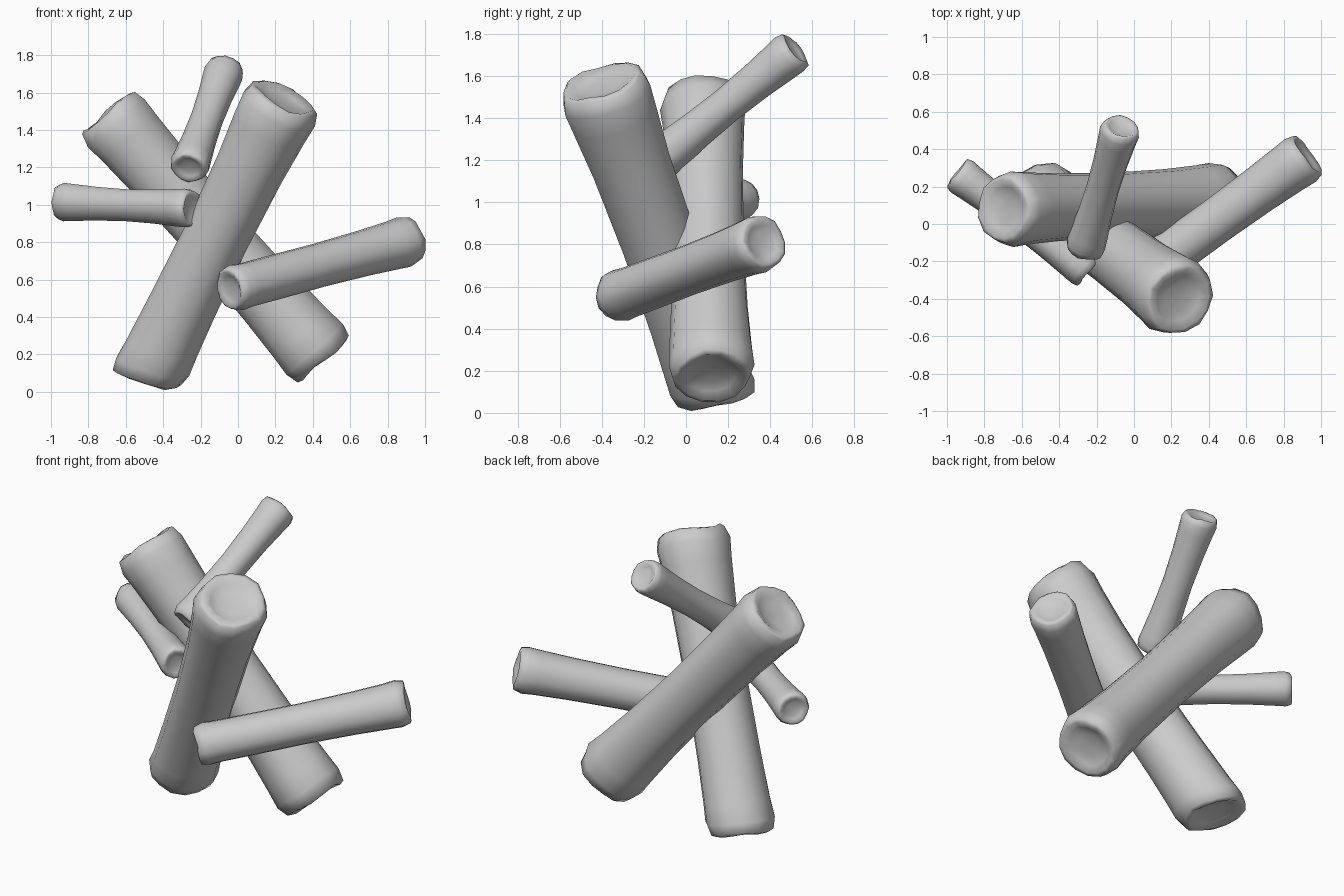
import bpy, bmesh, math, random
from mathutils import Vector

if "Cube" in bpy.data.objects:
    bpy.data.objects.remove(bpy.data.objects["Cube"])

SIDES = 14


def log(name, start, end, r0, r_mid, r1, seed, tilt=0.0):
    """Carved log: flared rounded ends, slimmer uneven shaft, slightly dished cut faces.
    tilt turns the cut at the start end towards the ground plane."""
    rng = random.Random(seed)
    a, b = Vector(start), Vector(end)
    axis = (b - a).normalized()
    length = (b - a).length
    rot = axis.to_track_quat('Z', 'Y')
    p1, p2 = rng.uniform(0, 6.28), rng.uniform(0, 6.28)

    # (distance along axis, radius, end lumpiness): dish, rim, flare, shaft ... mirrored
    def end_rings(r):
        return [(0.09 * r, r * 0.35, 0.3), (0.03 * r, r * 0.60, 0.6), (-0.08 * r, r * 0.80, 1),
                (-0.03 * r, r * 0.92, 1), (0.3 * r, r * 1.01, 0.6), (0.85 * r, r * 0.97, 0.3)]
    rings = end_rings(r0)
    rings += [(0.22 * length + 0.05, (r0 * 0.3 + r_mid * 0.7), 0),
              (0.5 * length, r_mid, 0),
              (0.78 * length - 0.05, (r1 * 0.3 + r_mid * 0.7), 0)]
    rings += [(length - d, r, w) for d, r, w in reversed(end_rings(r1))]

    bm = bmesh.new()
    loops = []
    for d, r, lump in rings:
        loop = []
        side = -1 if d < length / 2 else 1
        for i in range(SIDES):
            t = 2 * math.pi * i / SIDES
            k = 1 + 0.015 * math.sin(2 * t + p1) + 0.02 * math.sin(5 * t + p2)
            k += lump * rng.uniform(-0.025, 0.025)
            dz = side * lump * r * (0.04 * math.sin(3 * t + p2 * side) + rng.uniform(-0.03, 0.03))
            offset = rot @ Vector((r * k * math.cos(t), r * k * math.sin(t), 0))
            if d < r0:
                dz -= tilt * offset.z
            loop.append(bm.verts.new(a + offset + axis * (d + dz)))
        loops.append(loop)
    for lo, hi in zip(loops, loops[1:]):
        for i in range(SIDES):
            j = (i + 1) % SIDES
            bm.faces.new((lo[i], lo[j], hi[j], hi[i]))
    # dished centres
    for loop, d in ((loops[0], 0.1 * r0), (loops[-1], length - 0.1 * r1)):
        c = bm.verts.new(a + axis * d)
        for i in range(SIDES):
            bm.faces.new((loop[i], loop[(i + 1) % SIDES], c))
    bmesh.ops.recalc_face_normals(bm, faces=bm.faces)
    mesh = bpy.data.meshes.new(name)
    bm.to_mesh(mesh)
    bm.free()
    for p in mesh.polygons:
        p.use_smooth = True
    obj = bpy.data.objects.new(name, mesh)
    bpy.context.collection.objects.link(obj)
    return obj


# Two large crossed logs
log("large_front_log", (-0.485, 0.137, 0.082), (0.24, -0.4, 1.56), 0.2, 0.179, 0.213, 1, 0.45)
log("large_rear_log", (-0.692, 0.08, 1.482), (0.449, 0.123, 0.18), 0.2, 0.174, 0.203, 2)
# Three thinner sticks
log("right_stick", (-0.04, -0.33, 0.55), (0.92, 0.365, 0.81), 0.126, 0.12, 0.138, 3)
log("upper_stick", (-0.262, -0.132, 1.198), (-0.07, 0.515, 1.722), 0.104, 0.086, 0.105, 4)
log("left_stick", (-0.94, 0.27, 1.015), (-0.25, -0.25, 0.98), 0.102, 0.085, 0.102, 5)
